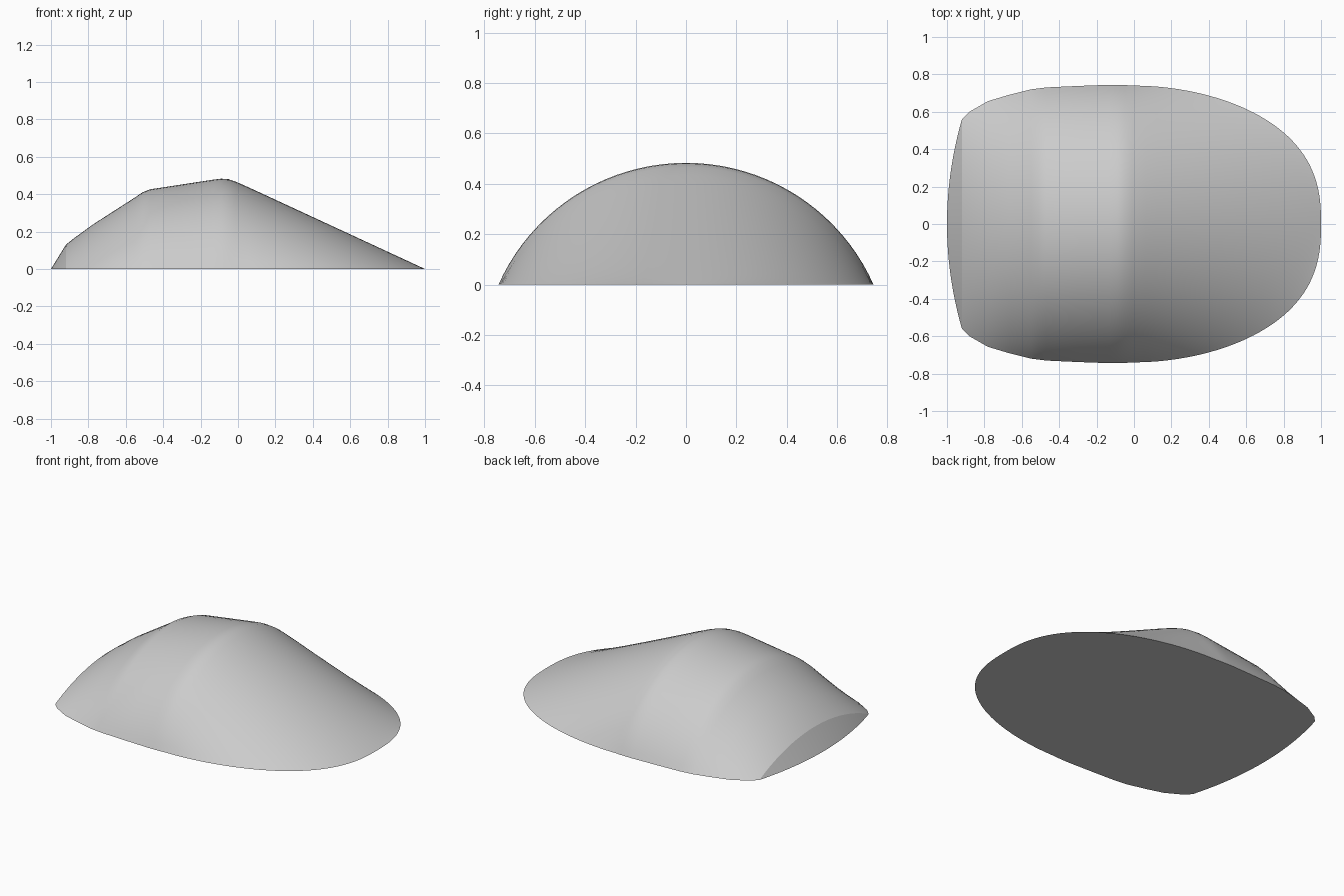
import bpy, bmesh, math

if "Cube" in bpy.data.objects:
    bpy.data.objects.remove(bpy.data.objects["Cube"], do_unlink=True)

SEGMENTS = 40

# Stations along x: position, ridge height, half width
body = [(-0.92, 0.13, 0.56), (-0.88, 0.162, 0.6), (-0.78, 0.235, 0.657),
        (-0.67, 0.306, 0.69), (-0.55, 0.383, 0.72), (-0.51, 0.41, 0.725),
        (-0.47, 0.426, 0.73), (-0.3, 0.452, 0.738), (-0.13, 0.478, 0.744),
        (-0.09, 0.483, 0.744), (-0.05, 0.48, 0.743), (-0.01, 0.466, 0.74)]

# Steep blunt end
cap = []
for i in range(1, 12):
    t = (i / 12) ** 2
    cap.append((-1 + 0.08 * t, 0.13 * t, 0.56 * math.sqrt(t)))

# Long straight slope with a rounded outline
slope = []
for i in range(1, 36):
    x = 1 - (1 - i / 36) ** 2.3
    slope.append((x, 0.463 * (1 - x), 0.74 * (1 - x ** 1.9) ** 0.39))


def arc_section(bm, x, height, width):
    """Circular arc across y, standing on the ground plane."""
    half = 2 * math.atan2(height, width)
    radius = width / math.sin(half)
    ring = []
    for j in range(SEGMENTS + 1):
        a = half * (2 * j / SEGMENTS - 1)
        z = radius * (math.cos(a) - math.cos(half))
        ring.append(bm.verts.new((x, radius * math.sin(a), max(z, 0))))
    return ring


# Loft the shell
bm = bmesh.new()
rings = [arc_section(bm, *s) for s in cap + body + slope]
for a, b in zip(rings, rings[1:]):
    for j in range(SEGMENTS):
        bm.faces.new((a[j], b[j], b[j + 1], a[j + 1]))

# Close both tips
back_tip = bm.verts.new((-1, 0, 0))
front_tip = bm.verts.new((1, 0, 0))
for j in range(SEGMENTS):
    bm.faces.new((back_tip, rings[0][j], rings[0][j + 1]))
    bm.faces.new((front_tip, rings[-1][j + 1], rings[-1][j]))

# Flat underside
near = [r[0] for r in rings]
far = [r[-1] for r in reversed(rings)]
bm.faces.new([back_tip] + near + [front_tip] + far)
bmesh.ops.recalc_face_normals(bm, faces=bm.faces)

mesh = bpy.data.meshes.new("domed_shell")
bm.to_mesh(mesh)
bm.free()
shell = bpy.data.objects.new("domed_shell", mesh)
bpy.context.collection.objects.link(shell)

# Plain grey
grey = bpy.data.materials.new("light_grey")
grey.use_nodes = True
colour = (0.6, 0.6, 0.6, 1)
grey.diffuse_color = colour
grey.node_tree.nodes["Principled BSDF"].inputs["Base Color"].default_value = colour
mesh.materials.append(grey)

bpy.context.view_layer.objects.active = shell
shell.select_set(True)
bpy.ops.object.shade_smooth_by_angle(angle=math.radians(16))
